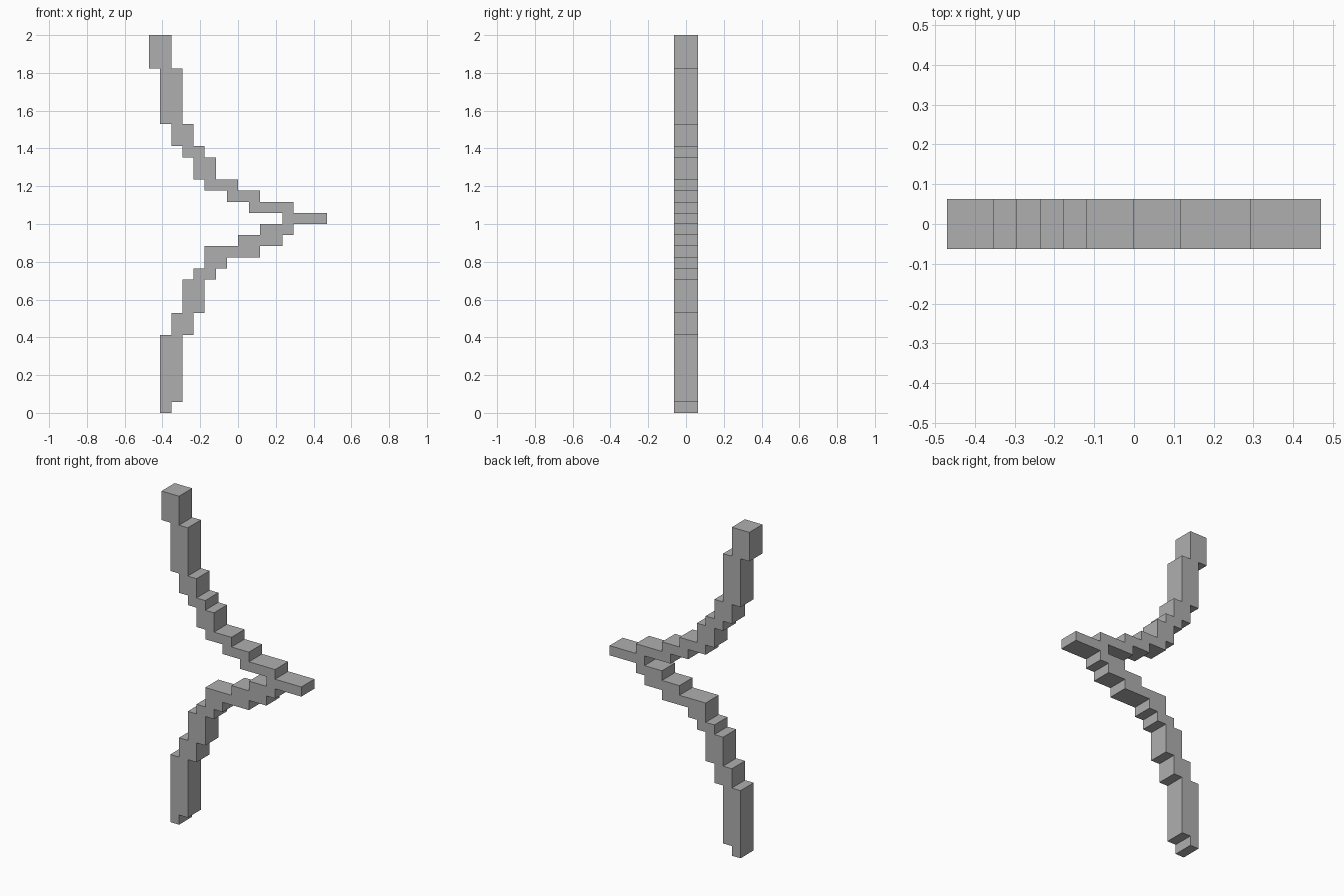
import bpy
import bmesh

cube = bpy.data.objects.get("Cube")
if cube:
    bpy.data.objects.remove(cube, do_unlink=True)

UNIT = 2 / 34        # size of one step
HALF_DEPTH = 0.063

# Steps from the foot up: (left edge, right edge, height) in units
LOWER_ARM = [(-7, -6, 1), (-7, -5, 6), (-6, -4, 2), (-5, -3, 3), (-4, -2, 1),
             (-3, -1, 1), (-3, 2, 1), (0, 4, 1), (2, 5, 1)]
TIP = [(4, 8, 1)]
UPPER_ARM = [(1, 5, 1), (-1, 2, 1), (-3, 0, 1), (-4, -2, 2), (-5, -3, 1),
             (-6, -4, 2), (-7, -5, 5), (-8, -6, 3)]


def stepped_outline(steps):
    """Closed outline: up the right edges, back down the left edges."""
    right, left, z = [], [], 0
    for x0, x1, height in steps:
        right += [(x1, z), (x1, z + height)]
        left += [(x0, z), (x0, z + height)]
        z += height
    return right + left[::-1]


def extrude_outline(name, outline, material):
    bm = bmesh.new()
    verts = [bm.verts.new((x * UNIT, -HALF_DEPTH, z * UNIT)) for x, z in outline]
    front = bm.faces.new(verts)
    result = bmesh.ops.extrude_face_region(bm, geom=[front], use_keep_orig=True)
    moved = [g for g in result["geom"] if isinstance(g, bmesh.types.BMVert)]
    bmesh.ops.translate(bm, verts=moved, vec=(0, 2 * HALF_DEPTH, 0))
    bmesh.ops.recalc_face_normals(bm, faces=bm.faces)
    mesh = bpy.data.meshes.new(name)
    bm.to_mesh(mesh)
    bm.free()
    mesh.materials.append(material)
    obj = bpy.data.objects.new(name, mesh)
    bpy.context.collection.objects.link(obj)
    return obj


# Plain grey material
grey = bpy.data.materials.new("grey")
grey.use_nodes = True
grey.diffuse_color = (0.43, 0.43, 0.43, 1)
grey.node_tree.nodes["Principled BSDF"].inputs["Base Color"].default_value = grey.diffuse_color

# One continuous stepped body: lower arm, pointed tip, upper arm
extrude_outline("stepped_curved_bar", stepped_outline(LOWER_ARM + TIP + UPPER_ARM), grey)
